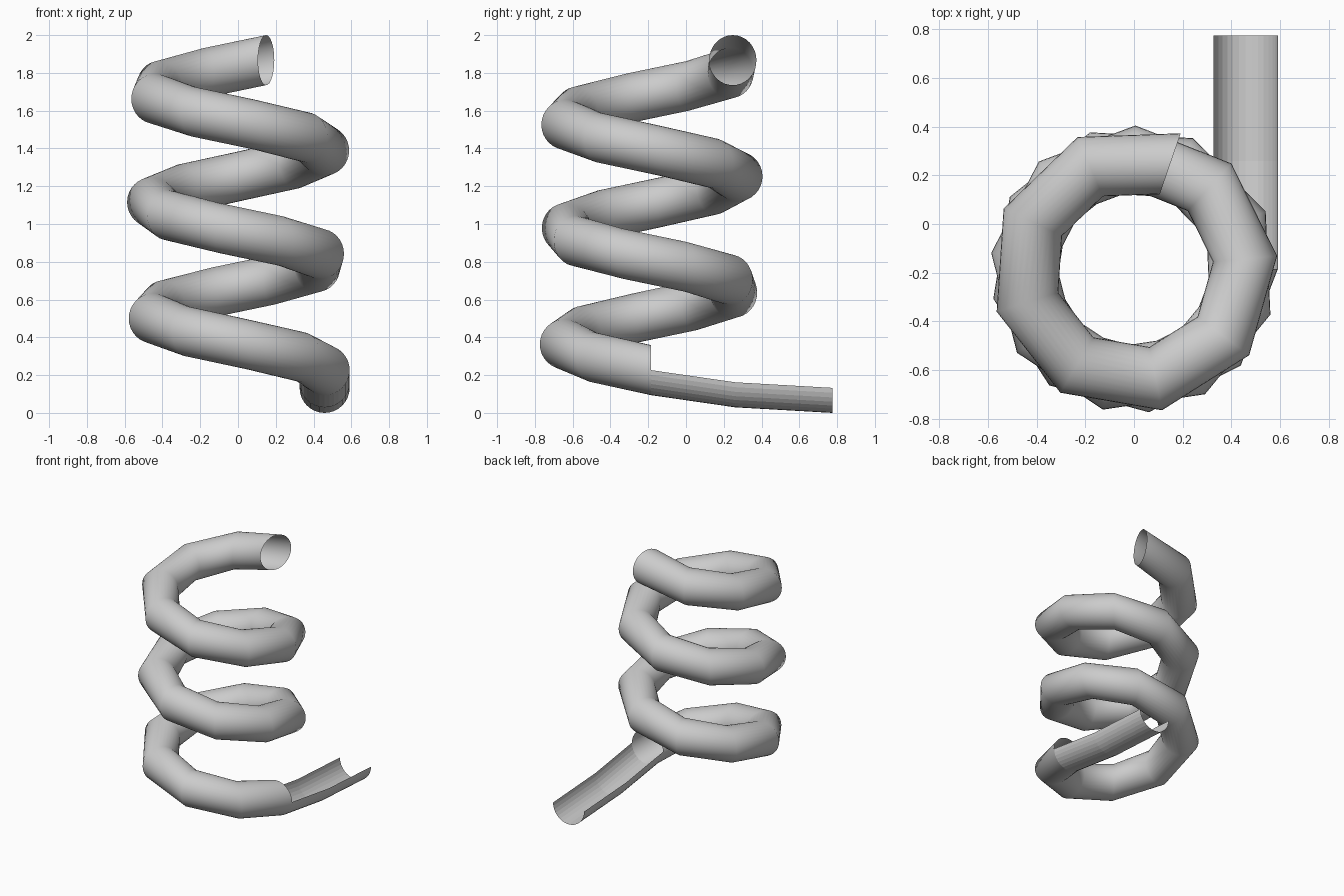
import bpy, bmesh
from math import sin, cos, pi, radians
from mathutils import Vector

if "Cube" in bpy.data.objects:
    bpy.data.objects.remove(bpy.data.objects["Cube"])

TUBE_R, HELIX_R, CY = 0.1325, 0.4585, -0.186
STEPS, STEP_ANGLE = 24, radians(42.04)
Z0, RISE = 0.2265, 1.641 / 24


def sweep(name, stations, a0, a1, sides, smooth):
    """Skin upright arcs placed at (centre, sideways direction) stations."""
    closed = abs(a1 - a0 - 2 * pi) < 1e-6
    count = sides if closed else sides + 1
    bm = bmesh.new()
    rings = []
    for c, side in stations:
        ring = []
        for i in range(count):
            a = a0 + (a1 - a0) * i / sides
            p = c + side * (TUBE_R * cos(a)) + Vector((0, 0, TUBE_R * sin(a)))
            ring.append(bm.verts.new(p))
        rings.append(ring)
    for r, s in zip(rings, rings[1:]):
        for i in range(sides):
            j = (i + 1) % count
            f = bm.faces.new((r[i], r[j], s[j], s[i]))
            f.smooth = smooth
    # make the normals point away from the path
    bm.normal_update()
    bm.faces.ensure_lookup_table()
    f = bm.faces[0]
    mid = (stations[0][0] + stations[1][0]) / 2
    if f.normal.dot(f.calc_center_median() - mid) < 0:
        bmesh.ops.reverse_faces(bm, faces=bm.faces[:])
    mesh = bpy.data.meshes.new(name)
    bm.to_mesh(mesh)
    bm.free()
    ob = bpy.data.objects.new(name, mesh)
    bpy.context.collection.objects.link(ob)
    return ob


# Closed spiral tube, climbing clockwise in coarse steps
spiral = []
for k in range(STEPS + 1):
    a = -k * STEP_ANGLE
    out = Vector((cos(a), sin(a), 0))
    spiral.append((out * HELIX_R + Vector((0, CY, Z0 + k * RISE)), out))
sweep("spiral_tube", spiral, 0, 2 * pi, 32, True)

# Open half-pipe exit chute
chute = [(Vector((HELIX_R, y, z)), Vector((1, 0, 0)))
         for y, z in ((CY, Z0), (0.26, 0.162), (0.775, TUBE_R))]
sweep("exit_chute", chute, pi, 2 * pi, 16, False)
